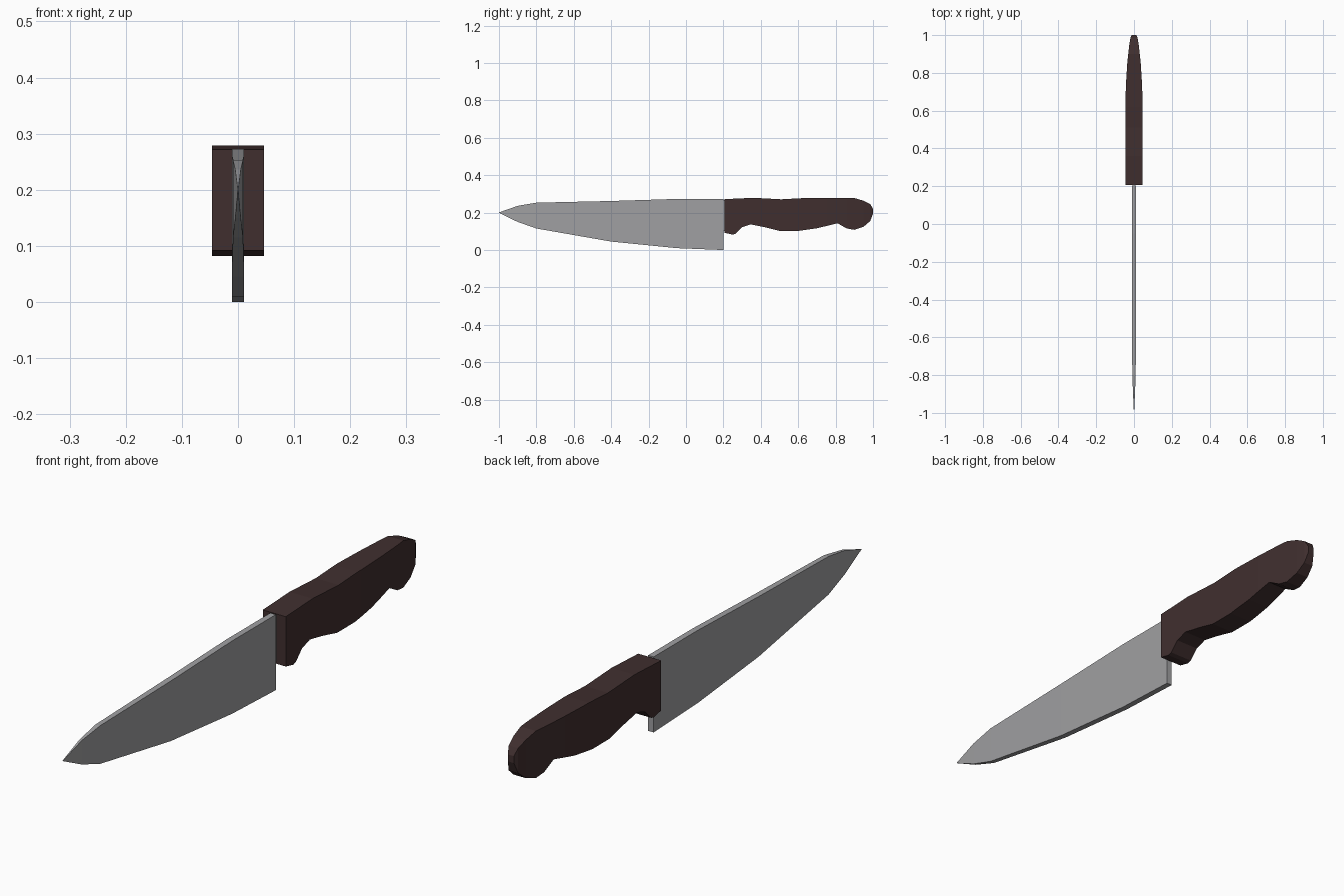
import bpy

if "Cube" in bpy.data.objects:
    bpy.data.objects.remove(bpy.data.objects["Cube"])


def material(name, color):
    m = bpy.data.materials.new(name)
    m.diffuse_color = (*color, 1)
    m.use_nodes = True
    m.node_tree.nodes["Principled BSDF"].inputs["Base Color"].default_value = m.diffuse_color
    return m


steel = material("steel grey", (0.35, 0.35, 0.36))
wood = material("dark brown", (0.051, 0.028, 0.028))


def loft(name, stations, mat):
    """Skin rectangular sections given as (y, z_top, z_bottom, half_width)."""
    verts, faces = [], []
    for y, top, bottom, w in stations:
        verts += [(-w, y, bottom), (w, y, bottom), (w, y, top), (-w, y, top)]
    for i in range(len(stations) - 1):
        a = i * 4
        for k in range(4):
            n = (k + 1) % 4
            faces.append((a + k, a + 4 + k, a + 4 + n, a + n)[::-1])
    e = len(verts) - 4
    faces += [(0, 1, 2, 3), (e + 3, e + 2, e + 1, e)]
    mesh = bpy.data.meshes.new(name)
    mesh.from_pydata(verts, [], faces)
    mesh.materials.append(mat)
    mesh.update()
    ob = bpy.data.objects.new(name, mesh)
    bpy.context.collection.objects.link(ob)
    return ob


# Blade: flat slab narrowing to a point
loft("blade", [
    (-1.0, 0.201, 0.199, 0.0005),
    (-0.9, 0.236, 0.150, 0.005),
    (-0.8, 0.253, 0.115, 0.009),
    (-0.4, 0.262, 0.045, 0.011),
    (-0.05, 0.273, 0.010, 0.011),
    (0.2, 0.273, 0.0, 0.011),
], steel)

# Tang joining blade and handle
loft("tang", [(0.195, 0.268, 0.10, 0.008), (0.25, 0.265, 0.11, 0.008)], steel)


# Handle: top and bottom outlines sampled at shared stations
def sample(points, y):
    for (y0, v0), (y1, v1) in zip(points, points[1:]):
        if y <= y1:
            return v0 + (v1 - v0) * (y - y0) / (y1 - y0)
    return points[-1][1]


top = [(0.207, 0.272), (0.36, 0.279), (0.51, 0.271), (0.62, 0.277),
       (0.9, 0.278), (0.95, 0.263), (0.985, 0.245), (1.0, 0.22)]
bottom = [(0.207, 0.092), (0.25, 0.082), (0.265, 0.087), (0.3, 0.122),
          (0.345, 0.137), (0.42, 0.122), (0.5, 0.102), (0.6, 0.102),
          (0.7, 0.116), (0.81, 0.143), (0.86, 0.115), (0.9, 0.108),
          (0.95, 0.125), (0.985, 0.155), (1.0, 0.195)]
width = [(0.207, 0.046), (0.64, 0.046), (0.75, 0.042), (0.86, 0.035),
         (0.95, 0.025), (0.985, 0.019), (1.0, 0.012)]
ys = sorted({p[0] for p in top + bottom + width})
loft("handle", [(y, sample(top, y), sample(bottom, y), sample(width, y)) for y in ys], wood)
